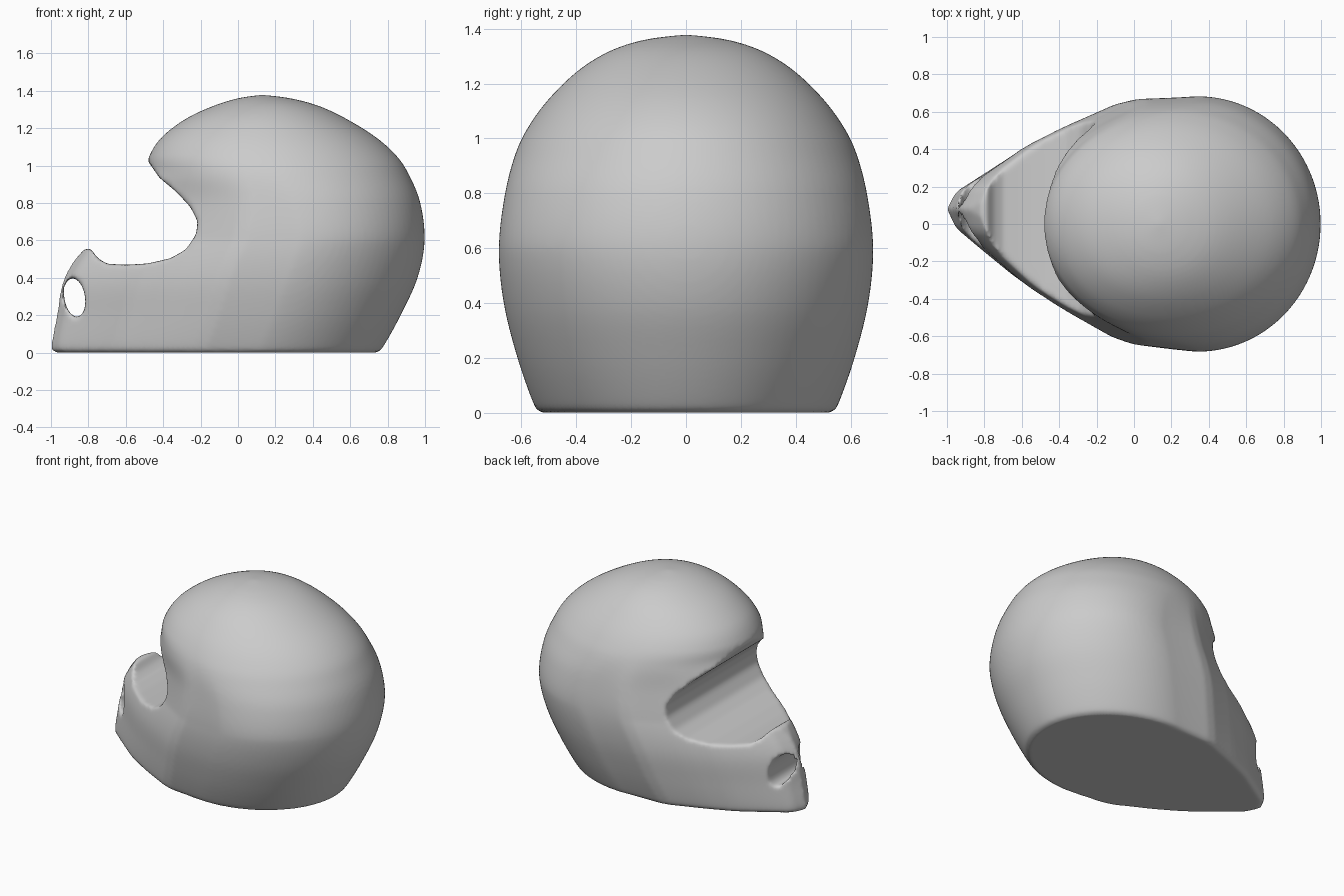
import bpy, bmesh, math

if "Cube" in bpy.data.objects:
    bpy.data.objects.remove(bpy.data.objects["Cube"])

grey = bpy.data.materials.new("plain grey")
grey.diffuse_color = (0.6, 0.6, 0.6, 1)
grey.use_nodes = True
grey.node_tree.nodes["Principled BSDF"].inputs["Base Color"].default_value = grey.diffuse_color

# Shell sections: height, rear x, front x, half width, chin taper (0 round, 1 pointed)
SECTIONS = [
    (0.00, 0.74, -0.97, 0.53, 1), (0.03, 0.775, -1.0, 0.555, 1),
    (0.20, 0.87, -0.97, 0.615, 1), (0.40, 0.96, -0.93, 0.665, 1),
    (0.60, 0.998, -0.80, 0.683, 1), (0.80, 0.975, -0.62, 0.66, 0.6),
    (0.95, 0.915, -0.50, 0.62, 0.1), (1.05, 0.85, -0.475, 0.57, 0),
    (1.15, 0.74, -0.41, 0.495, 0), (1.25, 0.58, -0.28, 0.39, 0),
    (1.32, 0.43, -0.13, 0.275, 0), (1.36, 0.28, 0.0, 0.15, 0),
    (1.378, 0.14, 0.12, 0.01, 0),
]
# Pointed chin outline: fraction of the way forward, fraction of half width
CHIN = [(0, 1), (0.29, 0.96), (0.53, 0.74), (0.685, 0.575), (0.84, 0.35), (0.96, 0.17), (1, 0)]


def spline(rows, u):
    """Catmull-Rom blend of neighbouring rows."""
    i = min(int(u), len(rows) - 2)
    t = u - i
    a, b, c, d = (rows[max(0, min(len(rows) - 1, i + k))] for k in (-1, 0, 1, 2))
    return [0.5 * (2 * q + (r - p) * t + (2 * p - 5 * q + 4 * r - s) * t * t
                   + (3 * q - p - 3 * r + s) * t ** 3) for p, q, r, s in zip(a, b, c, d)]


def chin_width(t):
    for (t0, w0), (t1, w1) in zip(CHIN, CHIN[1:]):
        if t <= t1:
            return w0 + (w1 - w0) * (t - t0) / (t1 - t0)
    return 0


def make_object(name, bm):
    bmesh.ops.recalc_face_normals(bm, faces=bm.faces)
    mesh = bpy.data.meshes.new(name)
    bm.to_mesh(mesh)
    bm.free()
    ob = bpy.data.objects.new(name, mesh)
    bpy.context.collection.objects.link(ob)
    mesh.materials.append(grey)
    return ob


def side_cutter(name, points):
    """Side profile in x and z, extruded across the whole width."""
    bm = bmesh.new()
    face = bm.faces.new([bm.verts.new((x, -1, z)) for x, z in points])
    ext = bmesh.ops.extrude_face_region(bm, geom=[face])
    bmesh.ops.translate(bm, vec=(0, 2, 0),
                        verts=[v for v in ext["geom"] if isinstance(v, bmesh.types.BMVert)])
    ob = make_object(name, bm)
    ob.hide_render = True
    ob.hide_set(True)
    return ob


# Helmet shell: lofted horizontal rings
N, STEPS = 96, 5
bm = bmesh.new()
rings = []
for k in range((len(SECTIONS) - 1) * STEPS + 1):
    z, xb, xf, w, s = spline(SECTIONS, k / STEPS)
    s = max(0, min(1, s))
    xc = xf + (xb - xf) * (0.5 + 0.135 * s)
    ring = []
    for j in range(N):
        a = 2 * math.pi * j / N
        c, sn = math.cos(a), math.sin(a)
        if c >= 0:
            x, y = xc + (xb - xc) * c, w * sn
        else:
            t = -c
            x = xc - (xc - xf) * t
            width = (1 - s) * abs(sn) + s * chin_width(t)
            y = w * math.copysign(width, sn) + 0.08 * s * t ** 1.5
        ring.append(bm.verts.new((x, y, z)))
    rings.append(ring)
for lo, hi in zip(rings, rings[1:]):
    for j in range(N):
        bm.faces.new((lo[j], lo[(j + 1) % N], hi[(j + 1) % N], hi[j]))
bm.faces.new(rings[0])
bm.faces.new(rings[-1])
helmet = make_object("helmet_shell", bm)

# Face opening between brow and chin bar
opening = [(-0.50, 1.045), (-0.465, 1.0), (-0.42, 0.935), (-0.33, 0.86), (-0.255, 0.78), (-0.215, 0.70),
           (-0.225, 0.63), (-0.28, 0.55), (-0.36, 0.505), (-0.48, 0.477), (-0.60, 0.47), (-0.70, 0.475),
           (-0.75, 0.505), (-0.79, 0.56), (-0.82, 0.555), (-0.86, 0.51), (-0.92, 0.45), (-1.2, 0.42), (-1.2, 1.045)]
# Oval vent through the chin bar
vent = [(-0.873 + 0.056 * math.cos(a) - 0.012 * math.sin(a), 0.295 + 0.105 * math.sin(a))
        for a in (2 * math.pi * i / 32 for i in range(32))]

for cutter in (side_cutter("face_opening_cutter", opening), side_cutter("vent_cutter", vent)):
    mod = helmet.modifiers.new(cutter.name, "BOOLEAN")
    mod.operation = "DIFFERENCE"
    mod.solver = "EXACT"
    mod.object = cutter

# Soften the cut edges into one smooth moulded surface
remesh = helmet.modifiers.new("remesh", "REMESH")
remesh.mode = "VOXEL"
remesh.voxel_size = 0.014
remesh.use_smooth_shade = True
smooth = helmet.modifiers.new("soften", "SMOOTH")
smooth.factor = 0.5
smooth.iterations = 6
